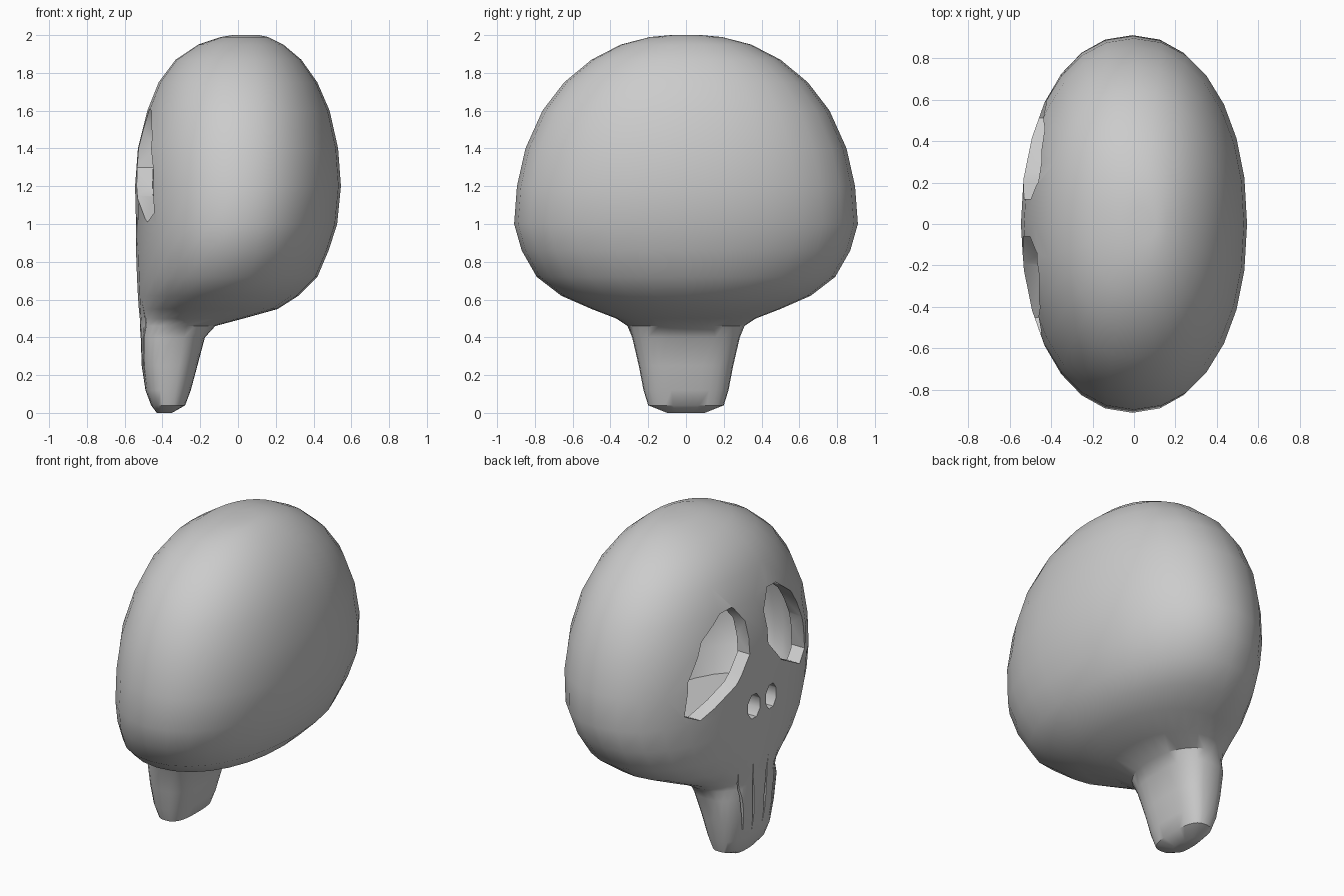
import bpy, bmesh
from math import sin, cos, pi

if "Cube" in bpy.data.objects:
    bpy.data.objects.remove(bpy.data.objects["Cube"])

SEG = 28


def make_object(name, bm):
    bmesh.ops.recalc_face_normals(bm, faces=bm.faces)
    mesh = bpy.data.meshes.new(name)
    bm.to_mesh(mesh)
    bm.free()
    obj = bpy.data.objects.new(name, mesh)
    bpy.context.collection.objects.link(obj)
    return obj


def skin(bm, loops):
    """Bridge a stack of equal vertex loops and cap both ends."""
    for a, b in zip(loops, loops[1:]):
        for i in range(len(a)):
            j = (i + 1) % len(a)
            bm.faces.new((a[i], a[j], b[j], b[i]))
    bm.faces.new(loops[0])
    bm.faces.new(loops[-1])


def loft(name, rings, inset=0.0):
    """Horizontal superellipse rings: z, x min, x max, half width in y."""
    bm = bmesh.new()
    loops = []
    for z, x0, x1, hy in rings:
        cx, hx, hy = (x0 + x1) / 2, (x1 - x0) / 2 - inset, hy - inset
        p = 2 / (2.8 if z < 0.45 else 2.15)
        loop = []
        for i in range(SEG):
            c, s = cos(2 * pi * i / SEG), sin(2 * pi * i / SEG)
            x = cx + hx * abs(c) ** p * (1 if c > 0 else -1)
            y = hy * abs(s) ** p * (1 if s > 0 else -1)
            loop.append(bm.verts.new((x, y, z)))
        loops.append(loop)
    skin(bm, loops)
    return make_object(name, bm)


def prism(name, outline, depth_x):
    """Extrude a (y, z) outline along x from in front of the face."""
    bm = bmesh.new()
    skin(bm, [[bm.verts.new((x, y, z)) for y, z in outline]
              for x in (-0.8, depth_x)])
    return make_object(name, bm)


def cut(target, cutter):
    cutter.hide_render = True
    mod = target.modifiers.new("cut", 'BOOLEAN')
    mod.operation = 'DIFFERENCE'
    mod.solver = 'EXACT'
    mod.object = cutter
    bpy.ops.object.select_all(action='DESELECT')
    target.select_set(True)
    bpy.context.view_layer.objects.active = target
    bpy.ops.object.modifier_apply(modifier=mod.name)
    bpy.data.objects.remove(cutter)


# Cranium flowing down into the narrow jaw; the face looks along -x
RINGS = [
    (0.00, -0.43, -0.35, 0.10), (0.04, -0.46, -0.28, 0.20),
    (0.12, -0.49, -0.25, 0.225), (0.25, -0.51, -0.215, 0.25),
    (0.40, -0.515, -0.175, 0.285), (0.46, -0.52, -0.12, 0.31),
    (0.50, -0.52, 0.03, 0.37), (0.55, -0.525, 0.21, 0.50),
    (0.62, -0.53, 0.32, 0.66), (0.72, -0.535, 0.42, 0.79),
    (0.86, -0.54, 0.48, 0.87), (1.00, -0.54, 0.525, 0.91),
    (1.20, -0.545, 0.545, 0.895), (1.40, -0.53, 0.53, 0.85),
    (1.60, -0.48, 0.485, 0.76), (1.75, -0.42, 0.42, 0.645),
    (1.87, -0.33, 0.335, 0.50), (1.95, -0.21, 0.24, 0.345),
    (1.99, -0.09, 0.16, 0.19), (2.00, -0.03, 0.11, 0.08),
]
skull = loft("skull", RINGS)

# Hollow interior seen through the eyes
cut(skull, loft("cavity", RINGS[9:17], inset=0.085))

# Slanted eye sockets and small nostrils, mirrored about the face
EYE = [(0.17, 1.61), (0.09, 1.50), (0.09, 1.30), (0.22, 1.15), (0.48, 1.01),
       (0.58, 1.06), (0.55, 1.27), (0.43, 1.48), (0.27, 1.60)]
NOSTRIL = [(0.085 + 0.06 * cos(pi * (i + 0.5) / 4),
            0.96 + 0.08 * sin(pi * (i + 0.5) / 4)) for i in range(8)]
SHIFT = 0.03
for side in (1, -1):
    for name, outline in (("eye", EYE), ("nostril", NOSTRIL)):
        shape = [(SHIFT * (name == "eye") + side * y, z) for y, z in outline]
        cut(skull, prism(name + "_cutter", shape, -0.25))

# Thin tooth grooves fanning up the jaw
for bottom, top in ((-0.13, -0.20), (-0.05, -0.075), (0.05, 0.075), (0.13, 0.20)):
    slit = [(bottom, 0.15), (bottom * 0.65 + top * 0.35 + 0.009, 0.34),
            (top, 0.60), (bottom * 0.65 + top * 0.35 - 0.009, 0.34)]
    cut(skull, prism("tooth_cutter", slit, -0.45))

bpy.ops.object.shade_smooth_by_angle(angle=0.7)
